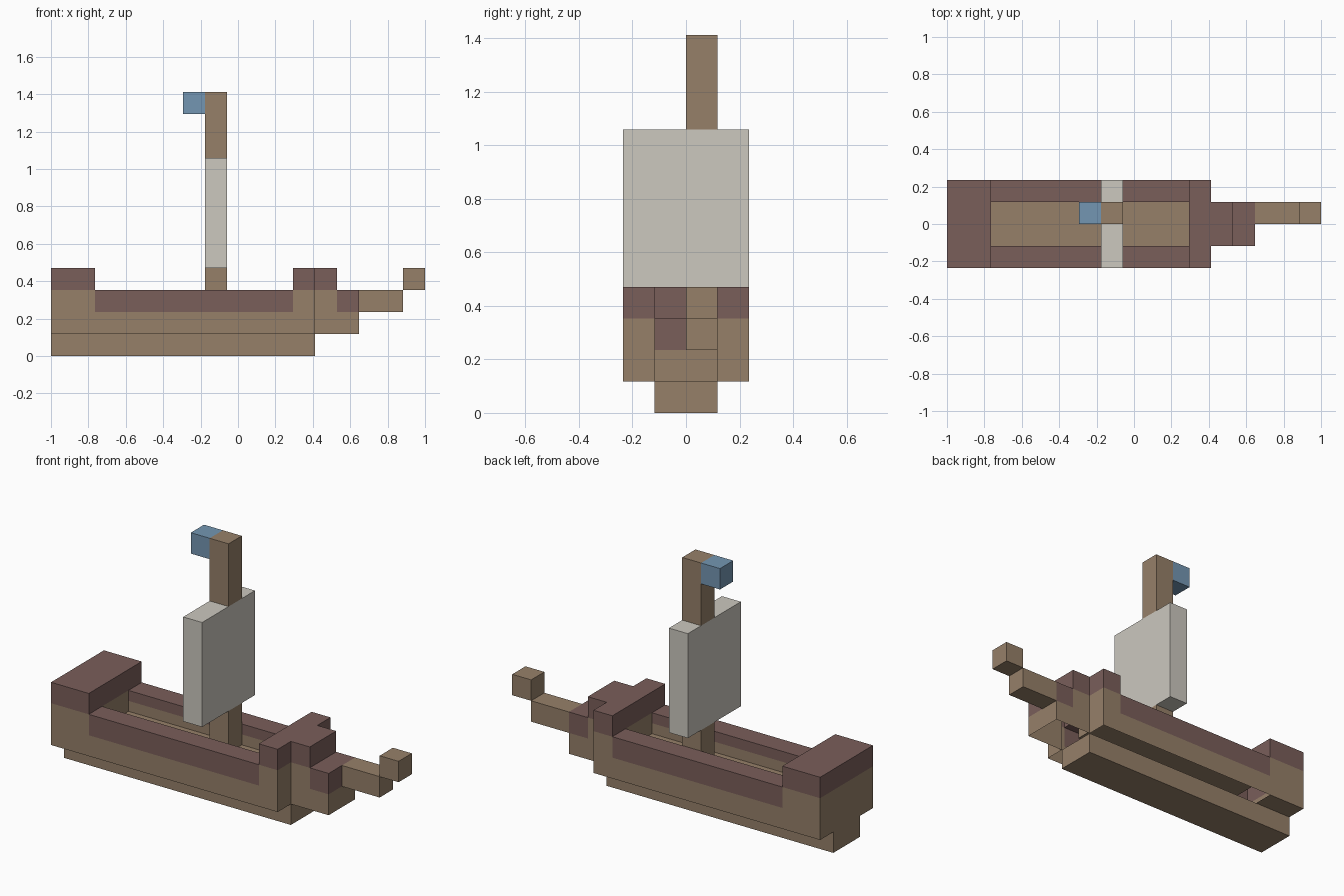
import bpy, bmesh, math

if "Cube" in bpy.data.objects:
    bpy.data.objects.remove(bpy.data.objects["Cube"])

U = 2 / 17                      # one block; the ship is 17 blocks long


def to_world(x, y, z):
    return (-1 + x * U, (y - 2) * U, z * U)


def linear(c):
    c /= 255
    return c / 12.92 if c <= 0.04045 else ((c + 0.055) / 1.055) ** 2.4


def material(name, r, g, b):
    m = bpy.data.materials.new(name)
    m.diffuse_color = (linear(r), linear(g), linear(b), 1)
    m.use_nodes = True
    m.node_tree.nodes["Principled BSDF"].inputs["Base Color"].default_value = m.diffuse_color
    return m


WOOD = material("wood", 150, 128, 105)
TRIM = material("dark_red_trim", 122, 94, 90)
CLOTH = material("sail_cloth", 204, 200, 191)
BLUE = material("flag_blue", 116, 150, 178)


def finish(name, bm, mats):
    mesh = bpy.data.meshes.new(name)
    bm.to_mesh(mesh)
    bm.free()
    for m in mats:
        mesh.materials.append(m)
    obj = bpy.data.objects.new(name, mesh)
    bpy.context.collection.objects.link(obj)
    return obj


def box(name, lo, hi, mat):
    bm = bmesh.new()
    bmesh.ops.create_cube(bm, size=1)
    for v in bm.verts:
        v.co = to_world(*[lo[i] if v.co[i] < 0 else hi[i] for i in range(3)])
    finish(name, bm, [mat])


# Hull outline: column height in blocks at a block position (0 = empty)
def column_top(x, y):
    inner = 1 <= y < 3
    if not (0 <= x < 14 and 0 <= y < 4):
        return 0
    if x < 2 or 11 <= x < 12:
        return 4
    if x < 11:
        return 2 if inner else 3
    return (4 if x < 13 else 3) if inner else 0


def solid(x, y, z):
    lowest = 0 if (1 <= y < 3 and x < 12) else 1
    return lowest <= z < column_top(x, y)


# Hull: outer skin of the blocks, split at mid-rail for the inner trim line
LEVELS = [0, 1, 2, 2.5, 3, 4]
bm = bmesh.new()
for x in range(14):
    for y in range(4):
        for z0, z1 in zip(LEVELS, LEVELS[1:]):
            if not solid(x, y, z0):
                continue
            lo, hi = (x, y, z0), (x + 1, y + 1, z1)
            top = column_top(x, y)
            deck = 2 <= x < 11 and 1 <= y < 3
            for axis in range(3):
                for side in (0, 1):
                    probe = [x + 0.5, y + 0.5, (z0 + z1) / 2]
                    probe[axis] = hi[axis] + 0.1 if side else lo[axis] - 0.1
                    if solid(*probe):
                        continue
                    down = axis == 2 and not side
                    if down and z0 == 1 and x >= 2:
                        continue            # open underside beside the keel
                    a, b = (axis + 1) % 3, (axis + 2) % 3
                    corners = []
                    for s, t in ((0, 0), (1, 0), (1, 1), (0, 1)):
                        p = [0, 0, 0]
                        p[axis] = hi[axis] if side else lo[axis]
                        p[a] = hi[a] if s else lo[a]
                        p[b] = hi[b] if t else lo[b]
                        corners.append(bm.verts.new(to_world(*p)))
                    face = bm.faces.new(corners if side else corners[::-1])
                    inside = axis == 1 and 2 <= x < 11 and 1 < probe[1] < 3
                    edge = top - (0.5 if inside else 1)
                    face.material_index = int(z0 >= edge and not deck and not down)
bmesh.ops.remove_doubles(bm, verts=bm.verts[:], dist=0.001)
bmesh.ops.dissolve_limit(bm, angle_limit=math.radians(1), verts=bm.verts[:],
                         edges=bm.edges[:], delimit={'MATERIAL'})
finish("hull", bm, [WOOD, TRIM])

# Bowsprit
box("bowsprit", (14, 2, 2), (16, 3, 3), WOOD)
box("bowsprit_tip", (16, 2, 3), (17, 3, 4), WOOD)

# Mast, sail and flag
box("lower_mast", (7, 2, 2), (8, 3, 4), WOOD)
box("upper_mast", (7, 2, 9), (8, 3, 12), WOOD)
box("sail", (7, 0, 4), (8, 4, 9), CLOTH)
box("flag", (6, 2, 11), (7, 3, 12), BLUE)
